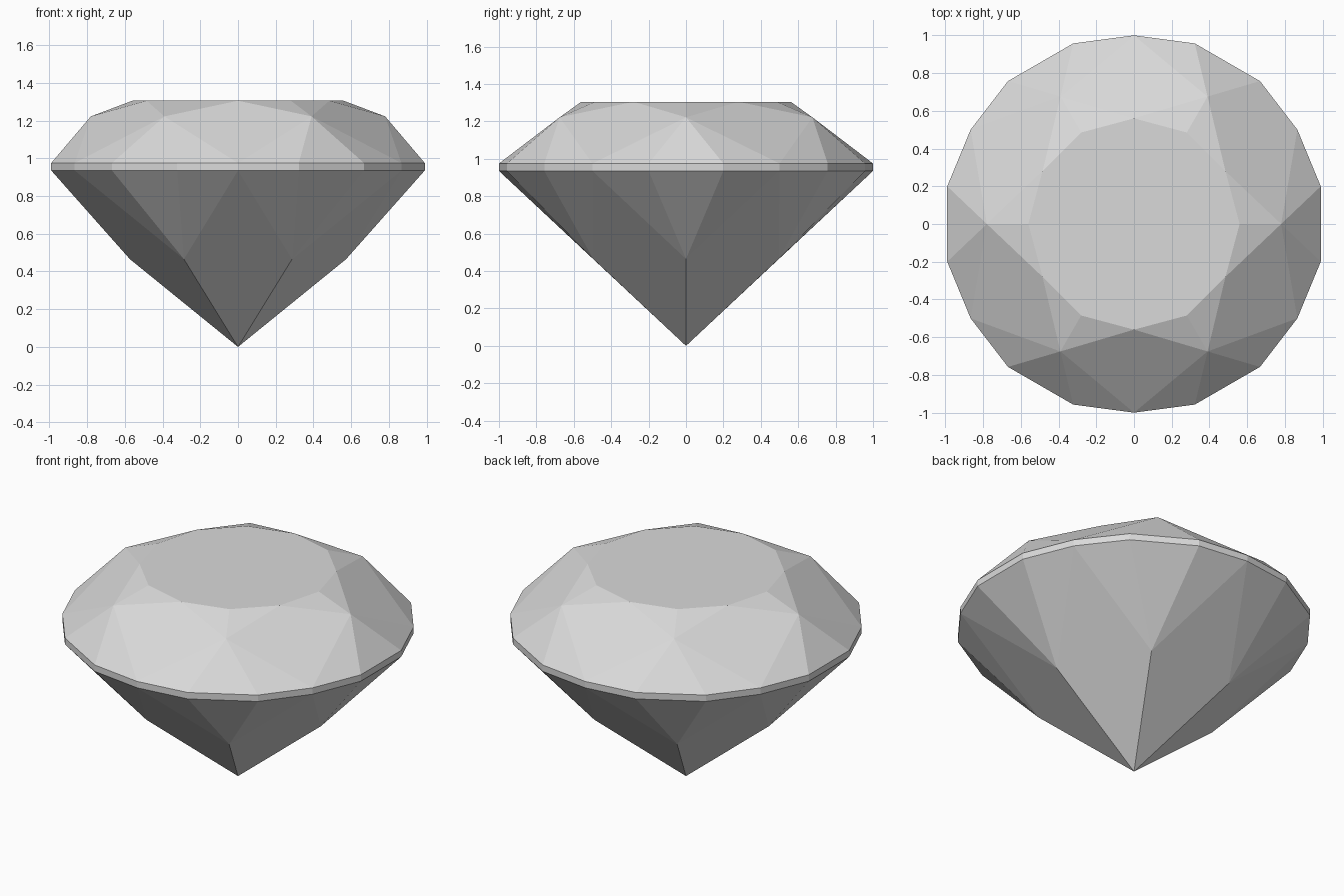
import bpy
from math import cos, sin, radians

cube = bpy.data.objects.get("Cube")
if cube:
    bpy.data.objects.remove(cube, do_unlink=True)

# Material
grey = bpy.data.materials.new("pale_grey")
grey.use_nodes = True
colour = (0.7, 0.7, 0.7, 1)
grey.diffuse_color = colour
grey.node_tree.nodes["Principled BSDF"].inputs["Base Color"].default_value = colour

# Main proportions of the six-fold cut
TABLE_Z, STAR_Z, GIRDLE_TOP, GIRDLE_LOW, KEEL_Z = 1.305, 1.222, 0.975, 0.935, 0.465
TABLE_R, STAR_R, KEEL_R = 0.56, 0.78, 0.573
SPREAD = 11.4  # half angle of the flat sides of the girdle


def point(angle, r, z):
    a = radians(angle)
    return (r * cos(a), r * sin(a), z)


def girdle(angle, z):
    """Girdle corner; the paired corners sit slightly further out."""
    return point(angle, 1.0 if angle % 60 == 30 else 1.01, z)


def build(name, facets):
    """Make a flat-shaded object from facets, merging shared corners."""
    index, faces = {}, []
    for facet in facets:
        faces.append([index.setdefault(tuple(round(c, 5) for c in p), len(index))
                      for p in facet if True])
    # corners are keyed by position, so insertion order is the vertex order
    mesh = bpy.data.meshes.new(name)
    mesh.from_pydata(list(index), [], faces)
    mesh.materials.append(grey)
    mesh.update()
    obj = bpy.data.objects.new(name, mesh)
    bpy.context.collection.objects.link(obj)
    return obj


def table(a):
    return point(a, TABLE_R, TABLE_Z)


def star(a):
    return point(a, STAR_R, STAR_Z)


def keel(a):
    return point(a, KEEL_R, KEEL_Z)


tip = (0, 0, 0)
crown = [[table(30 * i) for i in range(12)]]
pavilion, band = [], []

for a in range(0, 360, 60):
    lo, hi, mid, nxt = a - SPREAD, a + SPREAD, a + 30, a + 60
    far = nxt - SPREAD
    # Crown: star facets, kite and girdle triangles
    top = {g: girdle(g, GIRDLE_TOP) for g in (lo, hi, mid, far)}
    crown += [
        [table(a), star(a), table(mid)],
        [table(mid), star(nxt), table(nxt)],
        [table(mid), star(a), top[mid], star(nxt)],
        [star(a), top[lo], top[hi]],
        [star(a), top[hi], top[mid]],
        [star(nxt), top[mid], top[far]],
    ]
    # Pavilion: long kite down to the tip and girdle triangles
    low = {g: girdle(g, GIRDLE_LOW) for g in (lo, hi, mid, far)}
    pavilion += [
        [tip, keel(nxt), low[mid], keel(a)],
        [keel(a), low[hi], low[lo]],
        [keel(a), low[mid], low[hi]],
        [keel(nxt), low[far], low[mid]],
    ]
    # Girdle band
    for p, q in ((lo, hi), (hi, mid), (mid, far)):
        band.append([low[p], low[q], top[q], top[p]])

build("gem_crown", crown)
build("gem_girdle", band)
build("gem_pavilion", pavilion)
